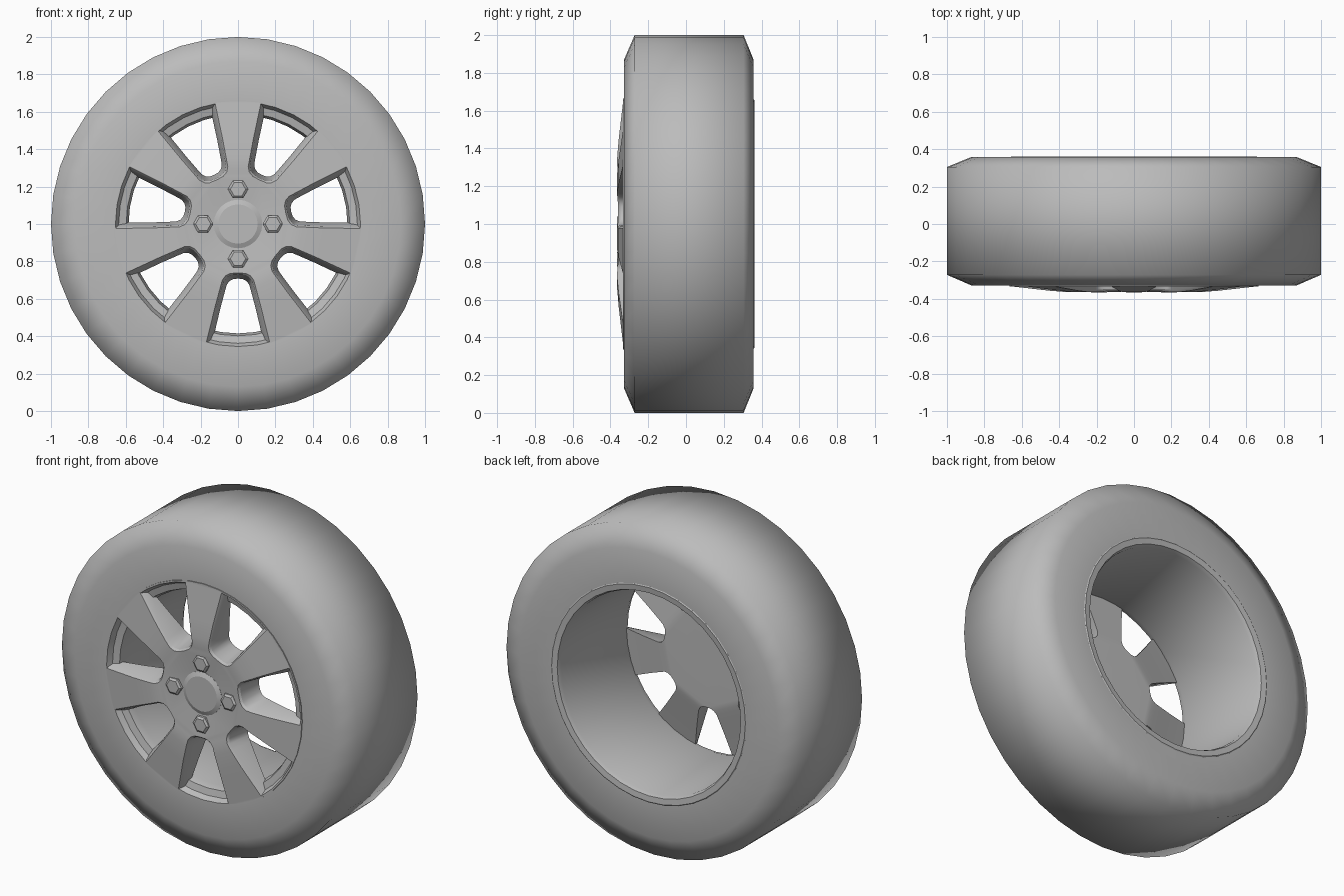
import bpy, bmesh
from math import sin, cos, pi, radians, hypot

cube = bpy.data.objects.get("Cube")
if cube:
    bpy.data.objects.remove(cube, do_unlink=True)

SIDES, SPOKES = 40, 7
STEP = 2 * pi / SPOKES

grey = bpy.data.materials.new("plain grey")
grey.use_nodes = True
GREY = (0.5, 0.5, 0.5, 1)
grey.diffuse_color = GREY
grey.node_tree.nodes["Principled BSDF"].inputs["Base Color"].default_value = GREY


def finish(name, bm, angle):
    """Turn a bmesh into a shaded object."""
    bmesh.ops.remove_doubles(bm, verts=bm.verts, dist=0.0005)
    bmesh.ops.recalc_face_normals(bm, faces=bm.faces)
    mesh = bpy.data.meshes.new(name)
    bm.to_mesh(mesh)
    bm.free()
    mesh.materials.append(grey)
    obj = bpy.data.objects.new(name, mesh)
    bpy.context.collection.objects.link(obj)
    bpy.ops.object.select_all(action='DESELECT')
    obj.select_set(True)
    bpy.context.view_layer.objects.active = obj
    bpy.ops.object.shade_smooth_by_angle(angle=radians(angle))
    return obj


def lathe(name, profile, angle, sides=SIDES, centre=(0, 1), closed=True):
    """Spin a (radius, y) profile around an axis along y."""
    bm = bmesh.new()
    rings = []
    for r, y in profile:
        rings.append([bm.verts.new((centre[0] + r * cos(2 * pi * i / sides), y,
                                    centre[1] + r * sin(2 * pi * i / sides)))
                      for i in range(sides)])
    pairs = list(zip(rings, rings[1:]))
    if closed:
        pairs.append((rings[-1], rings[0]))
    else:
        bm.faces.new(rings[0])
        bm.faces.new(rings[-1])
    for a, b in pairs:
        for i in range(sides):
            j = (i + 1) % sides
            bm.faces.new((a[i], a[j], b[j], b[i]))
    return finish(name, bm, angle)


# Tyre with bevelled shoulders, and the rim barrel inside it
lathe("tyre", [(0.66, -0.328), (0.87, -0.328), (1.0, -0.272), (1.0, 0.305),
               (0.87, 0.358), (0.66, 0.358)], 75)
lathe("rim_barrel", [(0.665, -0.333), (0.655, -0.333), (0.638, -0.30), (0.598, -0.29),
                     (0.585, -0.25), (0.61, 0.335), (0.62, 0.358), (0.655, 0.362),
                     (0.665, 0.355)], 25)


def lerp_table(table, r):
    for (r0, y0), (r1, y1) in zip(table, table[1:]):
        if r <= r1:
            return y0 + (y1 - y0) * (r - r0) / (r1 - r0)
    return table[-1][1]


FRONT = [(0, -0.335), (0.14, -0.342), (0.30, -0.364), (0.38, -0.365), (0.66, -0.333)]
BACK = [(0, -0.2), (0.29, -0.2), (0.64, -0.28)]

# Half of a window outline: (sideways, outward) from the window's centre line
front_edge = [(0, 0.262), (0.04, 0.264), (0.066, 0.276), (0.084, 0.30), (0.095, 0.34),
              (0.122, 0.44), (0.17, 0.636)]
back_edge = [(0, 0.292), (0.025, 0.294), (0.046, 0.305), (0.06, 0.325), (0.07, 0.36),
             (0.094, 0.45), (0.132, 0.61)]


def spoke_side(edge):
    """Window outline moved into the frame of the neighbouring spoke."""
    a = STEP / 2
    pts = [(r * cos(a) + w * sin(a), r * sin(a) - w * cos(a)) for w, r in edge]
    reach = hypot(*pts[-1])
    return pts + [((reach ** 2 - 0.045 ** 2) ** 0.5, 0.045)]


front, back = spoke_side(front_edge), spoke_side(back_edge)
layers = [[(u, v, lerp_table(FRONT, hypot(u, v))) for u, v in front]]
# Narrow chamfer between the front face and the window wall
layers.append([(u + (p - u) * 0.3, v + (q - v) * 0.3, lerp_table(FRONT, hypot(u, v)) + 0.012)
               for (u, v), (p, q) in zip(front, back)])
layers.append([(u, v, lerp_table(BACK, hypot(u, v))) for u, v in back])

# Spoked wheel face: one spoke cell repeated around the hub
bm = bmesh.new()
for k in range(SPOKES):
    t = pi / 2 + k * STEP

    def place(u, v, y):
        return bm.verts.new((u * cos(t) - v * sin(t), y, 1 + u * sin(t) + v * cos(t)))

    left = [[place(u, v, y) for u, v, y in layer] for layer in layers]
    right = [[place(u, -v, y) for u, v, y in layer] for layer in layers]
    last = len(front) - 1
    for i in range(last):
        for s in (0, 2):
            bm.faces.new((left[s][i], left[s][i + 1], right[s][i + 1], right[s][i]))
        for side in (left, right):
            for a, b in zip(side, side[1:]):
                bm.faces.new((a[i], a[i + 1], b[i + 1], b[i]))
    for s in (0, 1):
        bm.faces.new((left[s][last], right[s][last], right[s + 1][last], left[s + 1][last]))
    # Hub wedge, front and back
    for s, table in ((0, FRONT), (2, BACK)):
        u, v, _ = layers[s][0]
        f = 0.14 / hypot(u, v)
        y = lerp_table(table, 0.14)
        a, b = place(u * f, v * f, y), place(u * f, -v * f, y)
        bm.faces.new((left[s][0], right[s][0], b, a))
        bm.faces.new((a, b, place(0, 0, table[0][1])))
finish("wheel_spokes", bm, 28)

# Centre cap and four hexagonal wheel bolts
lathe("centre_cap", [(0.13, -0.32), (0.13, -0.343), (0.105, -0.354)], 20, 24, closed=False)
for i, name in enumerate(("left", "top", "right", "bottom")):
    c = (0.186 * cos(i * pi / 2), 1 + 0.186 * sin(i * pi / 2))
    lathe("bolt_" + name, [(0.054, -0.33), (0.054, -0.357), (0.041, -0.366)], 15, 6, c, False)
